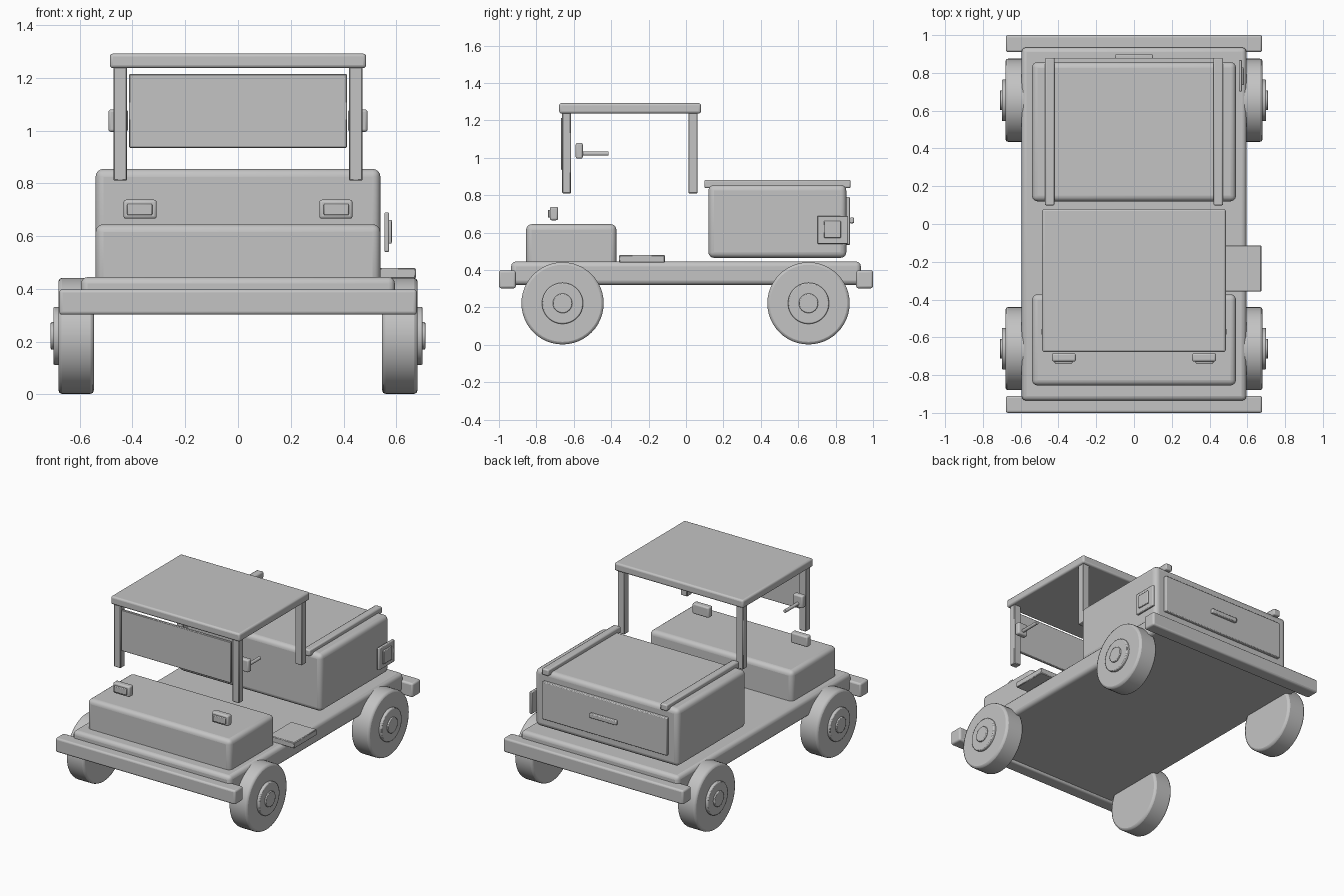
import bpy
import math

if "Cube" in bpy.data.objects:
    bpy.data.objects.remove(bpy.data.objects["Cube"])

grey = bpy.data.materials.new("plain grey")
grey.diffuse_color = (0.55, 0.55, 0.55, 1)
grey.use_nodes = True
grey.node_tree.nodes["Principled BSDF"].inputs["Base Color"].default_value = grey.diffuse_color


def finish(obj, name, bevel, segments):
    obj.name = name
    obj.data.materials.append(grey)
    if bevel:
        mod = obj.modifiers.new("rounded edges", 'BEVEL')
        mod.width = bevel
        mod.segments = segments
        mod.limit_method = 'ANGLE'
        mod.angle_limit = math.radians(40)
    bpy.ops.object.shade_smooth_by_angle(angle=math.radians(35))
    return obj


def box(name, x, y, z, bevel=0.0, segments=3):
    """Box from its (min, max) extent on each axis."""
    bpy.ops.mesh.primitive_cube_add(
        size=1, location=[(a + b) / 2 for a, b in (x, y, z)])
    obj = bpy.context.object
    obj.scale = [b - a for a, b in (x, y, z)]
    bpy.ops.object.transform_apply(location=False, rotation=False, scale=True)
    return finish(obj, name, bevel, segments)


def disc(name, radius, x, y, z, bevel, axis='X', vertices=48):
    """Cylinder along x (or y), given its extent on that axis."""
    if axis == 'X':
        loc, rot, depth = ((x[0] + x[1]) / 2, y, z), (0, math.pi / 2, 0), abs(x[1] - x[0])
    else:
        loc, rot, depth = (x, (y[0] + y[1]) / 2, z), (math.pi / 2, 0, 0), abs(y[1] - y[0])
    bpy.ops.mesh.primitive_cylinder_add(
        vertices=vertices, radius=radius, depth=depth, location=loc, rotation=rot)
    bpy.ops.object.transform_apply(location=False, rotation=True, scale=False)
    return finish(bpy.context.object, name, bevel, 2)


def span(side, a, b):
    """Mirror an x extent to the given side."""
    return tuple(sorted((side * a, side * b)))


# Chassis and bumpers
box("chassis", (-0.595, 0.595), (-0.935, 0.935), (0.32, 0.445), 0.025)
box("front_bumper", (-0.678, 0.678), (-1.0, -0.91), (0.302, 0.398), 0.012)
box("rear_bumper", (-0.678, 0.678), (0.91, 1.0), (0.302, 0.398), 0.012)

# Hood, rear body and side step
box("hood", (-0.54, 0.54), (-0.855, -0.372), (0.41, 0.645), 0.03, 4)
box("rear_body", (-0.54, 0.54), (0.12, 0.857), (0.465, 0.855), 0.03, 4)
box("side_step", (0.48, 0.674), (-0.358, -0.113), (0.44, 0.48), 0.004, 1)

# Tailgate with handle
box("tailgate", (-0.47, 0.47), (0.85, 0.878), (0.535, 0.79), 0.005, 2)
box("tailgate_handle", (-0.10, 0.10), (0.875, 0.898), (0.65, 0.68), 0.005, 2)

# Filler hatch on the right side
box("hatch_plate", (0.555, 0.573), (0.702, 0.867), (0.54, 0.69), 0.005, 2)
box("hatch_cover", (0.57, 0.583), (0.737, 0.828), (0.572, 0.662), 0.004, 2)

# Roof and windscreen
box("roof", (-0.486, 0.486), (-0.678, 0.08), (1.237, 1.292), 0.012)
box("windscreen", (-0.413, 0.413), (-0.668, -0.65), (0.935, 1.214), 0.003, 1)

for side, label in ((-1, "left"), (1, "right")):
    # Roof posts and body rails
    post_x = span(side, 0.421, 0.472)
    box(f"{label}_front_post", post_x, (-0.662, -0.615), (0.81, 1.245), 0.004, 1)
    box(f"{label}_rear_post", post_x, (0.013, 0.062), (0.81, 1.245), 0.004, 1)
    box(f"{label}_body_rail", post_x, (0.098, 0.88), (0.838, 0.882), 0.008, 2)

    # Mirror on its rod
    box(f"{label}_mirror", span(side, 0.417, 0.491), (-0.59, -0.552), (0.995, 1.08), 0.01)
    disc(f"{label}_mirror_rod", 0.011, side * 0.454, (-0.56, -0.415), 1.022, 0.0, 'Y', 16)

    # Headlamp housing and lens
    box(f"{label}_headlamp", span(side, 0.308, 0.434), (-0.728, -0.684), (0.666, 0.738), 0.01)
    box(f"{label}_lens", span(side, 0.325, 0.42), (-0.738, -0.72), (0.68, 0.722), 0.004, 2)

    # Wheels
    for y, end in ((-0.66, "front"), (0.655, "rear")):
        disc(f"{label}_{end}_tyre", 0.22, span(side, 0.546, 0.681), y, 0.222, 0.014)
        disc(f"{label}_{end}_hub", 0.11, span(side, 0.62, 0.70), y, 0.222, 0.006)
        disc(f"{label}_{end}_cap", 0.052, span(side, 0.66, 0.71), y, 0.222, 0.004, 'X', 32)
